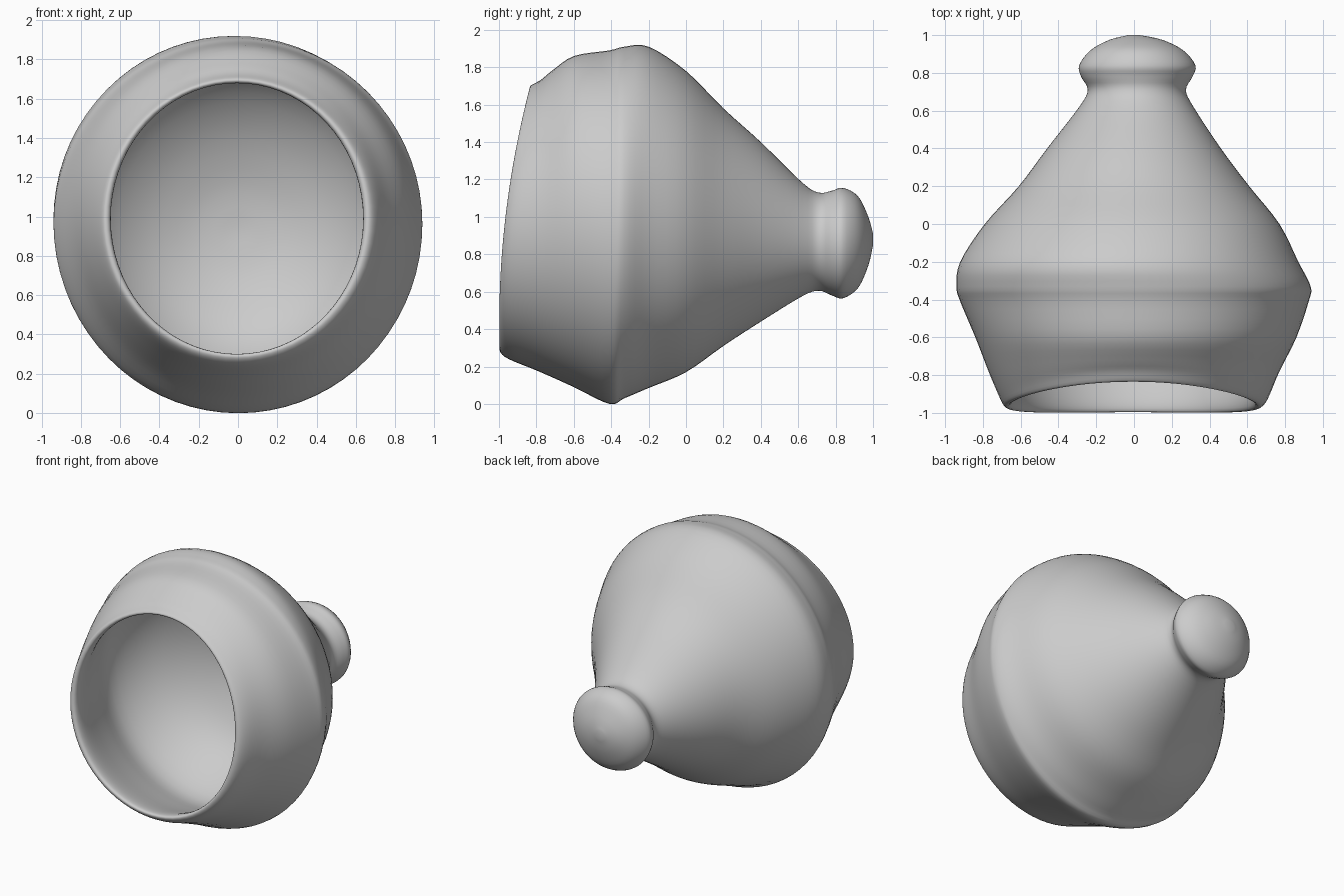
import bpy, bmesh, math

SEG = 72   # points around each ring
SUB = 4    # smoothing steps between profile rings

# Rings along y: (y, left x, right x, top z, bottom z, rim bend)
OUTER = [
    (1.00, -0.03, 0.03, 0.91, 0.85, 0),
    (0.975, -0.13, 0.15, 1.00, 0.74, 0),
    (0.92, -0.23, 0.26, 1.11, 0.62, 0),
    (0.84, -0.29, 0.325, 1.155, 0.565, 0),
    (0.78, -0.28, 0.31, 1.14, 0.58, 0),
    (0.71, -0.245, 0.275, 1.13, 0.605, 0),
    (0.62, -0.29, 0.315, 1.185, 0.575, 0),
    (0.40, -0.46, 0.46, 1.40, 0.44, 0),
    (0.20, -0.61, 0.61, 1.58, 0.31, 0),
    (0.00, -0.79, 0.77, 1.78, 0.17, 0),
    (-0.20, -0.92, 0.87, 1.91, 0.085, 0),
    (-0.33, -0.94, 0.935, 1.91, 0.03, 0),
    (-0.41, -0.92, 0.925, 1.89, 0.00, 0),
    (-0.60, -0.84, 0.86, 1.86, 0.09, 0),
    (-0.78, -0.77, 0.77, 1.78, 0.175, 0.4),
    (-0.92, -0.71, 0.71, 1.73, 0.24, 1),
    (-0.965, -0.68, 0.67, 1.70, 0.28, 1),
]
INNER = [
    (-0.945, -0.65, 0.64, 1.68, 0.30, 1),
    (-0.85, -0.66, 0.65, 1.69, 0.28, 0.8),
    (-0.60, -0.74, 0.74, 1.75, 0.19, 0),
    (-0.35, -0.80, 0.80, 1.79, 0.14, 0),
    (-0.10, -0.70, 0.70, 1.68, 0.25, 0),
    (0.08, -0.50, 0.50, 1.46, 0.42, 0),
    (0.19, -0.25, 0.25, 1.18, 0.68, 0),
    (0.22, -0.03, 0.03, 0.96, 0.90, 0),
]


def smooth_profile(pts):
    # Catmull-Rom interpolation of every ring value
    out = []
    for i in range(len(pts) - 1):
        a, b = pts[max(i - 1, 0)], pts[i]
        c, d = pts[i + 1], pts[min(i + 2, len(pts) - 1)]
        for s in range(SUB):
            t = s / SUB
            out.append([0.5 * (2 * q + (r - p) * t
                        + (2 * p - 5 * q + 4 * r - w) * t * t
                        + (3 * q - p - 3 * r + w) * t ** 3)
                        for p, q, r, w in zip(a, b, c, d)])
    out.append(list(pts[-1]))
    return out


def ring_points(y, xl, xr, zt, zb, bend):
    # Elliptical section; the mouth leans back towards the top
    for k in range(SEG):
        a = 2 * math.pi * k / SEG
        x = (xl + xr) / 2 + (xr - xl) / 2 * math.cos(a)
        z = (zt + zb) / 2 + (zt - zb) / 2 * math.sin(a)
        t = (z - 0.99) / 0.7
        yield (x, y + bend * (0.08 * t + 0.05 * t * t), z)


# Vessel: knob, cone, belly, rim and hollow as one continuous skin
bm = bmesh.new()
rings = [[bm.verts.new(p) for p in ring_points(*r)]
         for r in smooth_profile(OUTER + INNER)]
for r0, r1 in zip(rings, rings[1:]):
    for k in range(SEG):
        n = (k + 1) % SEG
        bm.faces.new((r0[k], r0[n], r1[n], r1[k]))
bm.faces.new(rings[0])
bm.faces.new(rings[-1])
bmesh.ops.recalc_face_normals(bm, faces=bm.faces[:])
for f in bm.faces:
    f.smooth = True

mesh = bpy.data.meshes.new("hollow_vessel")
bm.to_mesh(mesh)
bm.free()
vessel = bpy.data.objects.new("hollow_vessel", mesh)
bpy.context.collection.objects.link(vessel)
